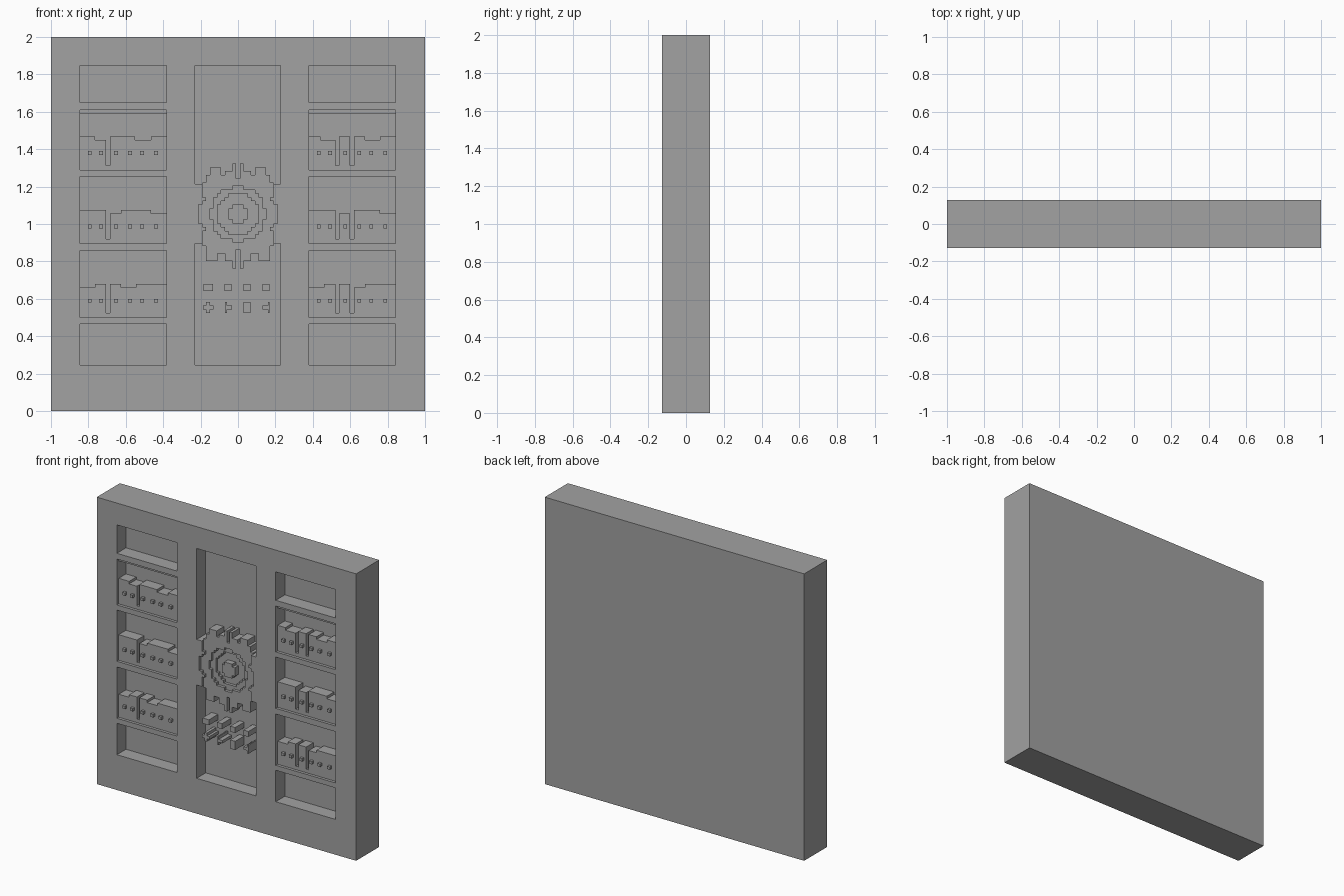
import bpy
import bmesh
from mathutils import Vector

if "Cube" in bpy.data.objects:
    bpy.data.objects.remove(bpy.data.objects["Cube"])

FRONT, THICK = -0.127, 0.254      # front plane and slab thickness
DEEP, STEP = 0.10, 0.02           # recess depth and one shallow step
GEAR_Z, CELL = 1.053, 0.02

stone = bpy.data.materials.new("grey_stone")
stone.diffuse_color = (0.36, 0.36, 0.36, 1)
stone.use_nodes = True
stone.node_tree.nodes["Principled BSDF"].inputs["Base Color"].default_value = stone.diffuse_color


def finish(name, bm):
    mesh = bpy.data.meshes.new(name)
    bmesh.ops.remove_doubles(bm, verts=bm.verts[:], dist=0.0001)
    bm.to_mesh(mesh)
    bm.free()
    mesh.materials.append(stone)
    obj = bpy.data.objects.new(name, mesh)
    bpy.context.collection.objects.link(obj)


def quad(bm, corners, normal):
    face = bm.faces.new([bm.verts.new(c) for c in corners])
    face.normal_update()
    if face.normal.dot(Vector(normal)) < 0:
        face.normal_flip()


def relief(name, xs, zs, depth, back):
    """Stepped block: depth(x, z) is the inset of each cell, None is empty."""
    bm = bmesh.new()

    def cell(i, j):
        d = None
        if 0 <= i < len(xs) - 1 and 0 <= j < len(zs) - 1:
            d = depth((xs[i] + xs[i + 1]) / 2, (zs[j] + zs[j + 1]) / 2)
        return back if d is None else d

    for i in range(len(xs) - 1):
        for j in range(len(zs) - 1):
            d = cell(i, j)
            if d >= back:
                continue
            x0, x1, z0, z1 = xs[i], xs[i + 1], zs[j], zs[j + 1]
            for depth_y, n in ((d, -1), (back, 1)):
                y = FRONT + depth_y
                quad(bm, [(x0, y, z0), (x1, y, z0), (x1, y, z1), (x0, y, z1)], (0, n, 0))
            for di, dj in ((1, 0), (-1, 0), (0, 1), (0, -1)):
                e = cell(i + di, j + dj)
                if e <= d:
                    continue
                y0, y1 = FRONT + d, FRONT + e
                if di:
                    x = x1 if di > 0 else x0
                    pts = [(x, y0, z0), (x, y1, z0), (x, y1, z1), (x, y0, z1)]
                else:
                    z = z1 if dj > 0 else z0
                    pts = [(x0, y0, z), (x1, y0, z), (x1, y1, z), (x0, y1, z)]
                quad(bm, pts, (di, 0, dj))
    finish(name, bm)


def block(name, x, z, w, h, d0, d1):
    relief(name, [x - w / 2, x + w / 2], [z - h / 2, z + h / 2], lambda a, b: d0, d1)


# Gear outline: disc with block teeth, mirrored left to right
TEETH = [  # x range, z range from the hub
    (0.00, 0.03, 0.17, 0.27), (0.00, 0.07, 0.15, 0.23),
    (0.09, 0.15, 0.13, 0.25), (0.05, 0.17, 0.13, 0.21),
    (0.15, 0.19, 0.09, 0.17), (0.17, 0.21, -0.05, 0.05),
    (0.15, 0.19, -0.17, -0.09), (0.05, 0.17, -0.21, -0.13),
    (0.11, 0.17, -0.25, -0.13), (0.00, 0.07, -0.25, -0.15),
    (0.00, 0.03, -0.29, -0.17)]


def gear_depth(x, z):
    x, z = abs(x), z - GEAR_Z
    r = (x * x + z * z) ** 0.5
    if r < 0.05:
        return STEP
    if r < 0.11:
        return 3 * STEP
    if r < 0.145:
        return 2 * STEP
    if r < 0.19 or any(a < x < b and c < z < d for a, b, c, d in TEETH):
        return STEP
    return None


gear_x = [(i - 10.5) * CELL for i in range(22)]
gear_z = [GEAR_Z - 0.29 + i * CELL for i in range(29)]
relief("gear", gear_x, gear_z, gear_depth, DEEP + 0.01)

# Slab with side panels, a centre column and a pocket for the gear
SIDES = (-0.845, 0.38)
PANEL_W = 0.462
recesses = [(-0.23, 0.227, 1.214, 1.848, DEEP), (-0.23, 0.227, 0.246, 0.896, DEEP)]
for left in SIDES:
    for z0, z1, d in ((1.65, 1.848, DEEP), (1.29, 1.59, DEEP), (1.59, 1.61, STEP),
                      (0.897, 1.254, DEEP), (0.50, 0.857, DEEP), (0.246, 0.465, DEEP)):
        recesses.append((left, left + PANEL_W, z0, z1, d))


def slab_depth(x, z):
    for x0, x1, z0, z1, d in recesses:
        if x0 < x < x1 and z0 < z < z1:
            return d
    return DEEP if gear_depth(x, z) is not None else 0


def lines(values):
    return sorted({round(v, 4) for v in values})


slab_x = lines([-1, 1] + gear_x + [v for r in recesses for v in r[:2]])
slab_z = lines([0, 2] + gear_z + [v for r in recesses for v in r[2:4]])
relief("wall_slab", slab_x, slab_z, slab_depth, THICK)

# Skylines: (right end offset, level) with level 2 high, 1 low, 0 slot
SKYLINES = {
    ("left", "upper"): [(.08, 2), (.14, 1), (.16, 0), (.295, 2), (.38, 1), (.462, 2)],
    ("left", "middle"): [(.14, 2), (.16, 0), (.22, 1), (.38, 2), (.462, 1)],
    ("left", "lower"): [(.08, 1), (.14, 2), (.16, 0), (.22, 2), (.30, 1), (.462, 2)],
    ("right", "upper"): [(.06, 2), (.14, 1), (.16, 0), (.22, 2), (.24, 0), (.30, 2), (.38, 1), (.462, 2)],
    ("right", "middle"): [(.14, 2), (.16, 0), (.22, 1), (.24, 0), (.38, 2), (.462, 1)],
    ("right", "lower"): [(.08, 1), (.14, 2), (.16, 0), (.22, 2), (.24, 0), (.30, 1), (.462, 2)],
}
BASE = {"upper": 1.29, "middle": 0.897, "lower": 0.50}
RISE = (0.024, 0.160, 0.178)
WINDOWS = (0.052, 0.112, 0.193, 0.268, 0.332, 0.407)

for (side, row), runs in SKYLINES.items():
    left, base = SIDES[side == "right"], BASE[row]
    xs = [left] + [left + r for r, _ in runs]
    zs = [base] + [base + r for r in RISE]

    def skyline_depth(x, z):
        level = next(v for r, v in runs if x < left + r)
        return STEP if z < base + RISE[level] else None

    relief(f"{side}_{row}_skyline", xs, zs, skyline_depth, DEEP + 0.01)
    for n, off in enumerate(WINDOWS):
        block(f"{side}_{row}_window_{n + 1}", left + off, base + 0.09, CELL, CELL, 0, STEP + 0.01)

# Raised studs below the gear
for n, x in enumerate((-0.16, -0.053, 0.048, 0.15)):
    block(f"square_stud_{n + 1}", x, 0.66, 0.05 if n == 0 else 0.038, 0.038, 0, DEEP + 0.01)


def cross_depth(arms):
    """Small pixel shape on a three by three grid, given as filled cells."""
    return lambda x, z: 0 if arms(x, z) else None


for n, (x, shape) in enumerate((
        (-0.16, lambda a, b: abs(a) < 0.01 or abs(b) < 0.01),
        (-0.05, lambda a, b: a < -0.01 or (abs(b) < 0.01)),
        (0.048, lambda a, b: True),
        (0.15, lambda a, b: a > 0.01 or abs(b) < 0.01))):
    w = 0.028 if n == 0 else 0.019
    relief(f"shaped_stud_{n + 1}", [x - w, x - 0.01, x + 0.01, x + w],
           [0.523, 0.543, 0.563, 0.583],
           cross_depth(lambda a, b, x=x, s=shape: s(a - x, b - 0.553)), DEEP + 0.01)
